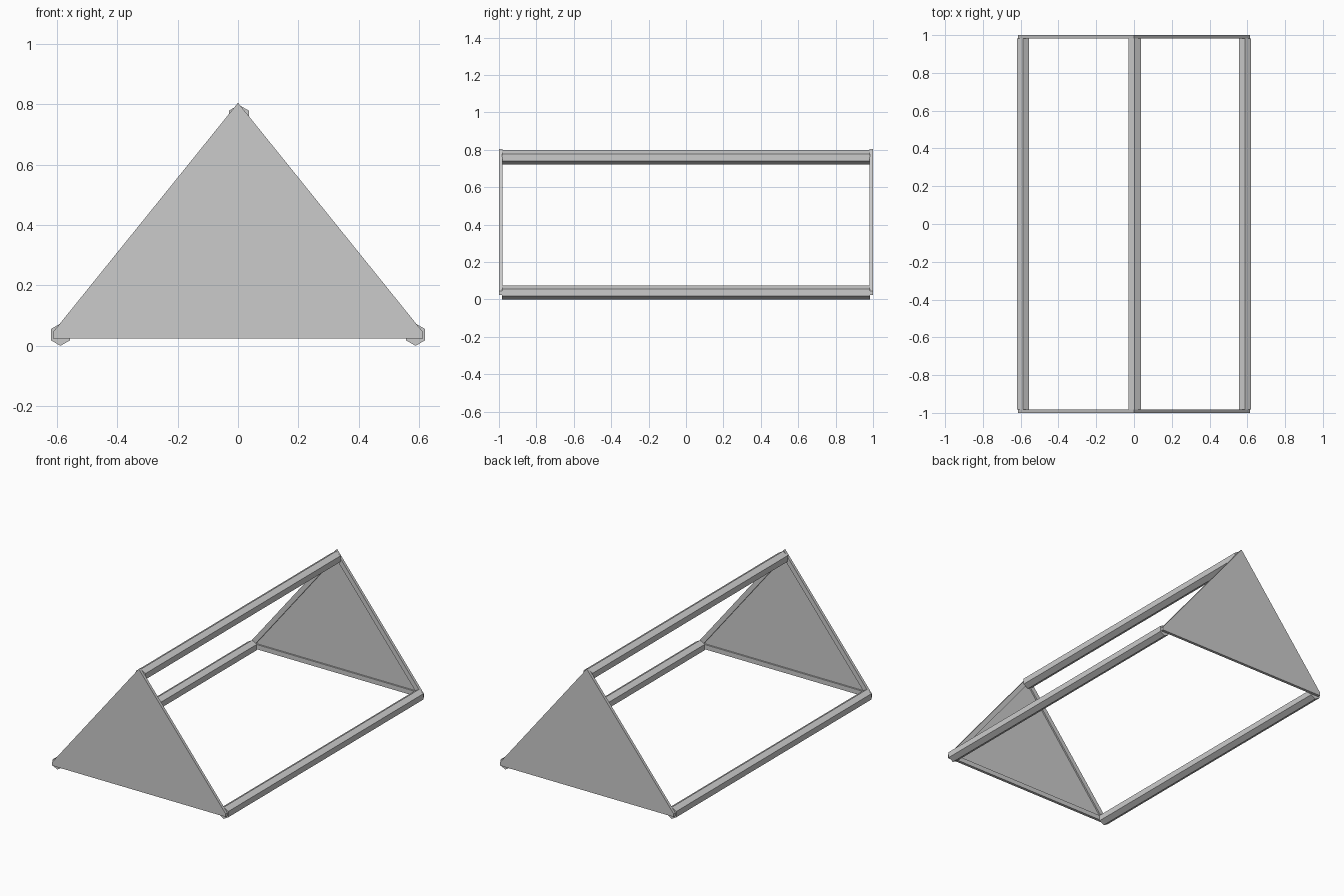
import bpy
import bmesh
from math import pi, sin, cos
from mathutils import Vector

cube = bpy.data.objects.get("Cube")
if cube:
    bpy.data.objects.remove(cube, do_unlink=True)

grey = bpy.data.materials.new("light_grey")
grey.use_nodes = True
colour = (0.6, 0.6, 0.6, 1)
grey.diffuse_color = colour
grey.node_tree.nodes["Principled BSDF"].inputs["Base Color"].default_value = colour


def prism(name, profile, y0, y1, rim=0, depth=0):
    """Extrude an (x, z) profile from y0 to y1, optionally with a pocket in the y1 end."""
    bm = bmesh.new()
    base = bm.faces.new([bm.verts.new((x, y0, z)) for x, z in profile])
    ext = bmesh.ops.extrude_face_region(bm, geom=[base], use_keep_orig=True)
    moved = [g for g in ext["geom"] if isinstance(g, bmesh.types.BMVert)]
    bmesh.ops.translate(bm, verts=moved, vec=(0, y1 - y0, 0))
    bmesh.ops.recalc_face_normals(bm, faces=bm.faces)
    if rim:
        side = 1 if y1 > y0 else -1
        inner = max(bm.faces, key=lambda f: f.normal.y * side)
        bmesh.ops.inset_region(bm, faces=[inner], thickness=rim, use_even_offset=True)
        well = bmesh.ops.extrude_discrete_faces(bm, faces=[inner])["faces"][0]
        bmesh.ops.translate(bm, verts=well.verts, vec=Vector((0, -side * depth, 0)))
    mesh = bpy.data.meshes.new(name)
    bm.to_mesh(mesh)
    bm.free()
    mesh.materials.append(grey)
    obj = bpy.data.objects.new(name, mesh)
    bpy.context.collection.objects.link(obj)
    return obj


def hexagon(cx, cz, r):
    return [(cx + r * sin(i * pi / 3), cz + r * cos(i * pi / 3)) for i in range(6)]


# Hexagonal rails along the three long edges
prism("ridge_rail", hexagon(0.003, 0.76, 0.038), -0.983, 0.983)
for label, side in (("left", 1), ("right", -1)):
    prism(label + "_base_rail", hexagon(side * 0.588, 0.037, 0.037), -0.983, 0.983)

# Triangular end panels, flat outside and rimmed inside
triangle = [(-0.613, 0.025), (0.613, 0.025), (0.613, 0.045), (0, 0.805), (-0.613, 0.045)]
for label, side in (("front", -1), ("back", 1)):
    prism(label + "_panel", triangle, side, side * 0.982, rim=0.03, depth=0.01)
